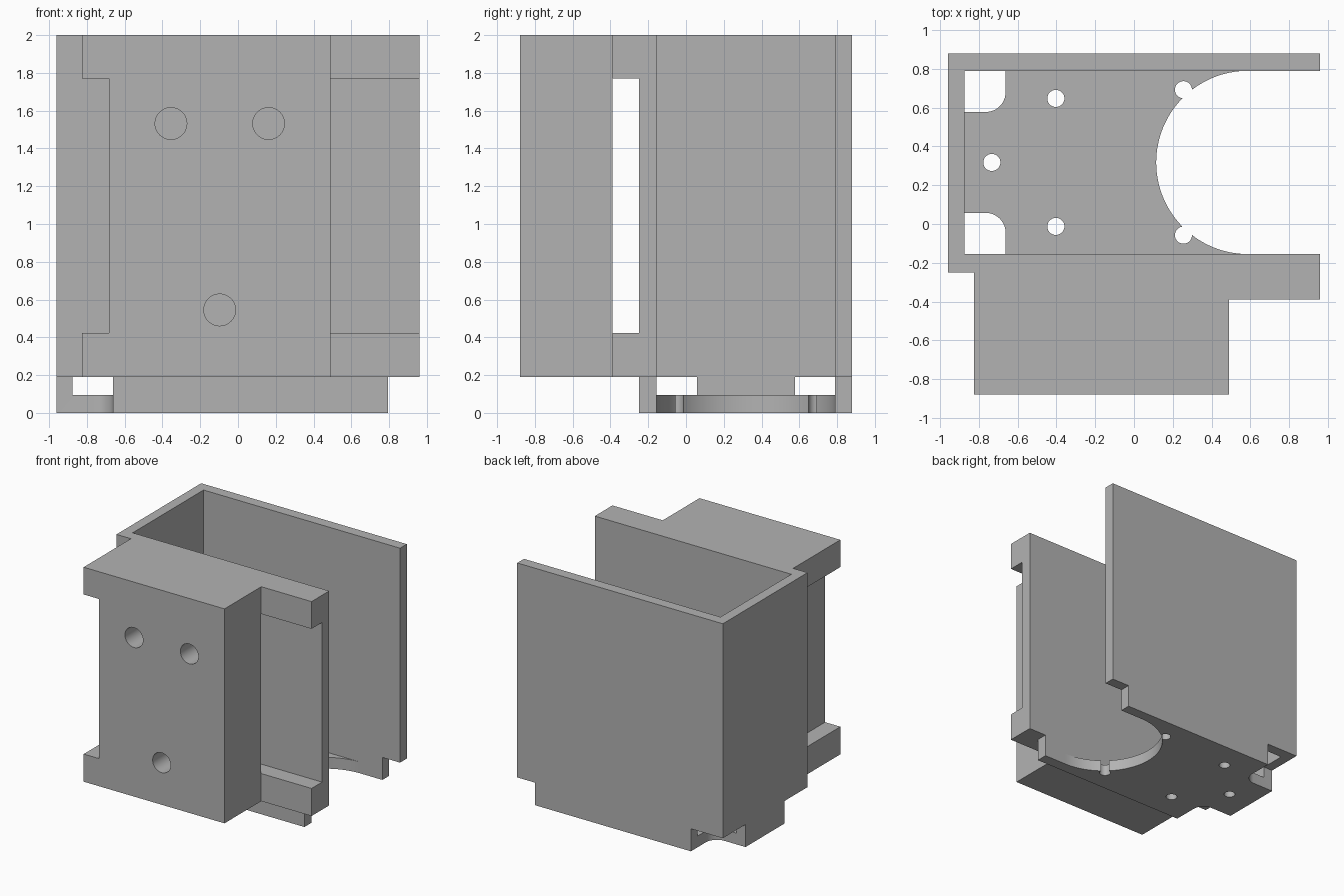
import bpy
import bmesh
from math import cos, sin, pi
from mathutils import Matrix

cube = bpy.data.objects.get("Cube")
if cube:
    bpy.data.objects.remove(cube, do_unlink=True)

grey = bpy.data.materials.new("plain grey")
grey.use_nodes = True
grey.diffuse_color = (0.45, 0.45, 0.45, 1)
grey.node_tree.nodes["Principled BSDF"].inputs["Base Color"].default_value = grey.diffuse_color


def prism(name, outline, low, high):
    """Extrude an xy outline from z = low to z = high."""
    bm = bmesh.new()
    base = bm.faces.new([bm.verts.new((x, y, low)) for x, y in outline])
    out = bmesh.ops.extrude_face_region(bm, geom=[base])
    tops = [g for g in out["geom"] if isinstance(g, bmesh.types.BMVert)]
    bmesh.ops.translate(bm, verts=tops, vec=(0, 0, high - low))
    bmesh.ops.recalc_face_normals(bm, faces=bm.faces)
    mesh = bpy.data.meshes.new(name)
    bm.to_mesh(mesh)
    bm.free()
    mesh.materials.append(grey)
    obj = bpy.data.objects.new(name, mesh)
    bpy.context.collection.objects.link(obj)
    return obj


def arc(cx, cy, r, start, end, steps):
    angles = [start + (end - start) * i / steps for i in range(steps + 1)]
    return [(cx + r * cos(a), cy + r * sin(a)) for a in angles]


def rect(x0, x1, y0, y1):
    return [(x0, y0), (x1, y0), (x1, y1), (x0, y1)]


def circle(cx, cy, r):
    return arc(cx, cy, r, 0, 2 * pi, 48)[:-1]


# Main solid: walls plus the front mounting block
body = prism("bracket_body", [
    (-0.96, 0.88), (-0.96, -0.25), (-0.825, -0.25), (-0.825, -0.88),
    (0.49, -0.88), (0.49, -0.39), (0.96, -0.39), (0.96, 0.88)], 0, 2)


def cut(cutter):
    cutter.hide_render = True
    mod = body.modifiers.new("cut", "BOOLEAN")
    mod.operation = "DIFFERENCE"
    mod.solver = "EXACT"
    mod.object = cutter
    bpy.context.view_layer.objects.active = body
    bpy.ops.object.modifier_apply(modifier=mod.name)
    bpy.data.objects.remove(cutter, do_unlink=True)


MID = 0.3175          # centre line of the tray in y
HALF = 0.4725         # half of the inner width
FLOOR, STEP = 0.095, 0.19

# Inner pocket, open at the top and at one end
cut(prism("pocket", rect(-0.875, 1.2, MID - HALF, MID + HALF), FLOOR, 2.2))

# Round-ended opening in the floor
opening = arc(0.587, MID, HALF, pi / 2, 3 * pi / 2, 64)
cut(prism("floor_opening", opening + [(1.2, MID - HALF), (1.2, MID + HALF)], -0.2, 0.15))

# Raised underside of the block and the open end
cut(prism("block_underside", rect(-1.2, 1.2, -1.2, -0.25), -0.2, STEP))
cut(prism("end_underside", rect(0.795, 1.3, -1.3, 1.2), -0.2, STEP))

# Rounded corner notches, mirrored about the centre line
for side in (-1, 1):
    notch = arc(-0.765, MID + 0.363, 0.103, -pi / 2, 0, 12)
    notch += [(-0.662, 1.2), (-1.2, 1.2), (-1.2, MID + 0.26)]
    if side < 0:
        notch = [(x, 2 * MID - y) for x, y in notch]
    cut(prism("corner_notch", notch, -0.2, STEP))

# Slot behind the block, joined with the notch on its end
cut(prism("rear_slot", [
    (-1.2, -1.2), (-0.683, -1.2), (-0.683, -0.39), (1.2, -0.39),
    (1.2, -0.25), (-1.2, -0.25)], 0.423, 1.77))

# Small screw holes in the floor
for x, dy in ((-0.403, 0.33), (-0.403, -0.33), (-0.733, 0), (0.255, 0.375), (0.255, -0.375)):
    cut(prism("floor_hole", circle(x, MID + dy, 0.044), -0.2, 0.15))

# Mounting holes through the block, running along y
for x, z in ((-0.355, 1.532), (0.162, 1.532), (-0.097, 0.545)):
    hole = prism("block_hole", circle(x, z, 0.084), 0.32, 1.2)
    hole.data.transform(Matrix.Rotation(pi / 2, 4, "X"))
    cut(hole)

# Keep flat faces crisp and curved cuts smooth
bpy.ops.object.select_all(action="DESELECT")
body.select_set(True)
bpy.context.view_layer.objects.active = body
bpy.ops.object.shade_smooth_by_angle(angle=pi / 6)
